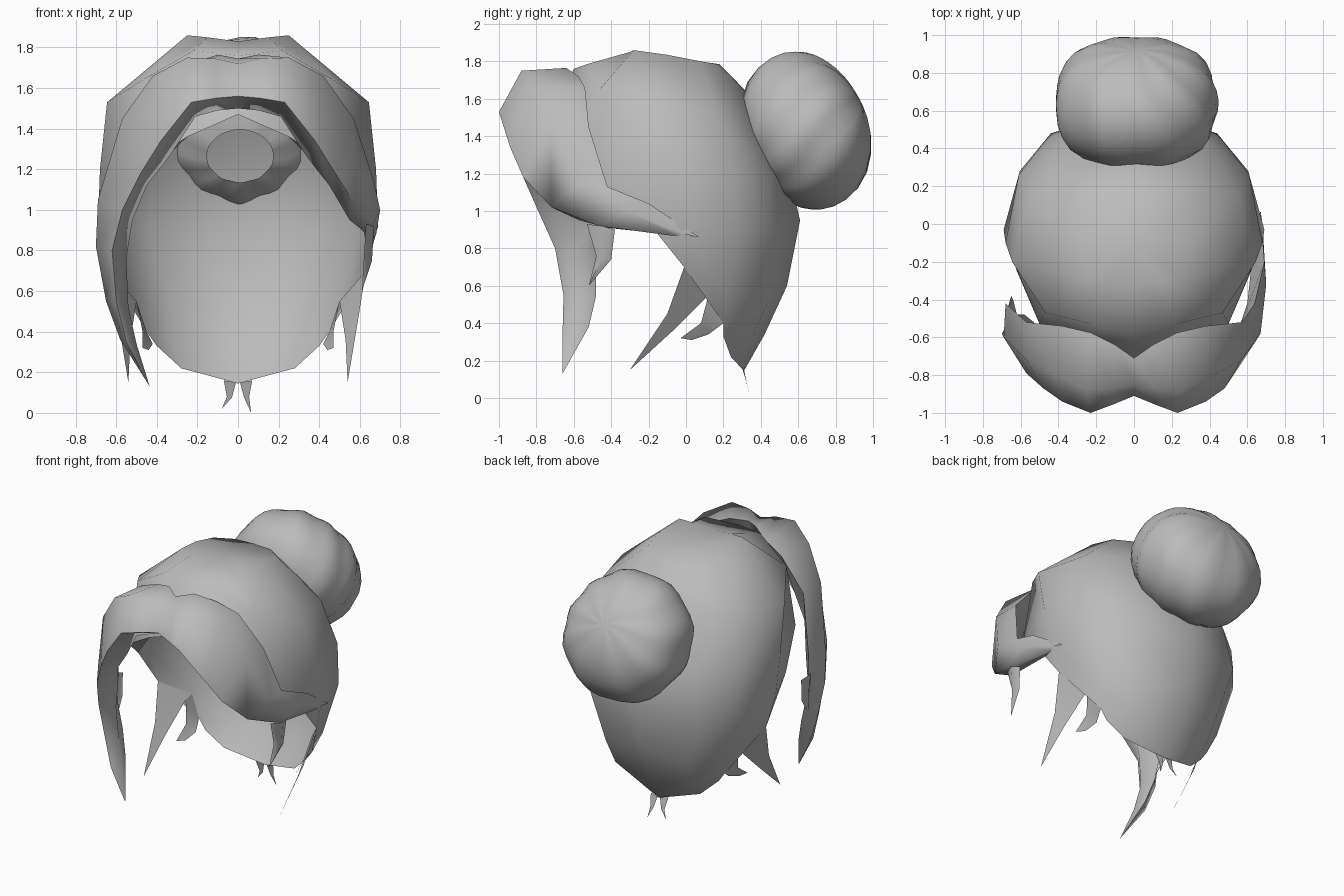
import bpy, bmesh, math
from mathutils import Vector

if "Cube" in bpy.data.objects:
    bpy.data.objects.remove(bpy.data.objects["Cube"])

grey = bpy.data.materials.new("hair_grey")
grey.diffuse_color = (0.5, 0.5, 0.5, 1)
grey.use_nodes = True
grey.node_tree.nodes["Principled BSDF"].inputs["Base Color"].default_value = grey.diffuse_color


def make(name, verts, faces, mirror=False, angle=60):
    """Mesh object with soft shading, optionally mirrored across x."""
    me = bpy.data.meshes.new(name)
    me.from_pydata(verts, [], faces)
    bm = bmesh.new()
    bm.from_mesh(me)
    if mirror:
        geom = bm.verts[:] + bm.edges[:] + bm.faces[:]
        bmesh.ops.mirror(bm, geom=geom, axis='X', merge_dist=0.001)
    bmesh.ops.remove_doubles(bm, verts=bm.verts, dist=0.0005)
    bmesh.ops.recalc_face_normals(bm, faces=bm.faces)
    # open sheets: turn them to face outward from the middle of the head
    mid = Vector((0, 0, 1))
    if sum(f.normal.dot(f.calc_center_median() - mid) * f.calc_area() for f in bm.faces) < 0:
        bmesh.ops.reverse_faces(bm, faces=bm.faces)
    bm.to_mesh(me)
    bm.free()
    ob = bpy.data.objects.new(name, me)
    bpy.context.collection.objects.link(ob)
    me.materials.append(grey)
    bpy.ops.object.select_all(action='DESELECT')
    bpy.context.view_layer.objects.active = ob
    ob.select_set(True)
    bpy.ops.object.shade_smooth_by_angle(angle=math.radians(angle))
    return ob


def loft(rows):
    """Verts and faces between rows of equal length; None leaves a gap."""
    verts, ids, faces = [], {}, []
    for r, row in enumerate(rows):
        for c, p in enumerate(row):
            if p:
                ids[r, c] = len(verts)
                verts.append(p)
    for r in range(len(rows) - 1):
        for c in range(len(rows[0]) - 1):
            f = [ids[k] for k in ((r, c), (r, c + 1), (r + 1, c + 1), (r + 1, c)) if k in ids]
            if len(f) > 2:
                faces.append(f)
    return verts, faces


# cap: half rows from crown to nape, each from front centre to back centre
N = None
cap = [
    [(0, -.1, 1.825)] * 7,
    [(0, -.32, 1.83), (.15, -.3, 1.85), (.25, -.28, 1.86), (.27, -.1, 1.835),
     (.25, .08, 1.8), (.14, .17, 1.785), (0, .18, 1.785)],
    [(0, -.6, 1.76), (.22, -.53, 1.785), (.47, -.47, 1.64), (.645, -.2, 1.53),
     (.55, .16, 1.53), (.33, .29, 1.55), (0, .36, 1.6)],
    [(0, -.73, 1.47), (.25, -.65, 1.36), (.5, -.53, 1.2), (.68, -.1, 1.2),
     (.61, .26, 1.2), (.38, .45, 1.2), (0, .55, 1.2)],
    [N, N, (.62, -.25, 1.0), (.69, -.03, .92), (.605, .28, .9), (.44, .48, .9), (0, .61, .95)],
    [N, N, N, (.63, -.01, .7), (.52, .22, .55), (.33, .44, .52), (0, .54, .6)],
    [N, N, N, N, (.45, .2, .4), (.31, .36, .34), (0, .42, .34)],
    [N, N, N, N, (.40, .2, .33), (.28, .24, .22), (0, .31, .145)],
]
make("cap", *loft(cap), mirror=True)

# ragged strands on both lower sides of the cap
make("side_strand",
     [(.63, -.01, .7), (.59, -.1, .45), (.54, -.3, .15), (.53, -.07, .36), (.5, .12, .55), (.52, .22, .55)],
     [(0, 1, 4, 5), (1, 3, 4), (1, 2, 3)], mirror=True)
make("small_side_strand",
     [(.5, .12, .55), (.47, .08, .4), (.47, -.03, .32), (.44, .03, .31), (.42, .12, .34), (.45, .2, .4),
      (.52, .22, .55)],
     [(0, 1, 5, 6), (1, 4, 5), (1, 2, 3, 4)], mirror=True)

# two wisps at the nape
for s, tip in ((-1, (-.08, .34, .02)), (1, (.065, .345, 0))):
    make("nape_wisp",
         [(s * .01, .31, .15), (s * .07, .3, .16), (s * .055, .325, .08), (s * .03, .325, .075), tip],
         [(0, 1, 2, 3), (3, 2, 4)])

# fringe: closed sections of back edge, top ridge, front ridge, inner edge
mid = [(0, -.71, 1.745), (0, -.85, 1.72), (0, -.91, 1.56), (0, -.78, 1.5)]
half = [
    [(.1, -.64, 1.765), (.11, -.87, 1.745), (.11, -.955, 1.55), (.1, -.81, 1.49)],
    [(.23, -.575, 1.72), (.25, -.88, 1.75), (.23, -1.0, 1.53), (.21, -.85, 1.46)],
    [(.38, -.54, 1.66), (.42, -.8, 1.66), (.38, -.94, 1.34), (.34, -.78, 1.26)],
    [(.57, -.52, 1.45), (.57, -.72, 1.45), (.48, -.87, 1.18), (.45, -.72, 1.12)],
]
right = [
    [(.64, -.42, 1.13), (.67, -.58, 1.14), (.58, -.72, 1.02), (.55, -.57, .95)],
    [(.69, -.2, 1.04), (.7, -.32, 1.0), (.66, -.47, .92), (.6, -.42, .91)],
    [(.67, .07, .86), (.68, .0, .875), (.67, -.05, .865), (.64, -.05, .87)],
]
left = [
    [(-.68, -.42, 1.08), (-.69, -.6, 1.05), (-.57, -.79, 1.0), (-.52, -.62, .95)],
    [(-.64, -.48, .82), (-.7, -.58, .82), (-.62, -.7, .8), (-.55, -.6, .76)],
    [(-.58, -.48, .55), (-.65, -.56, .55), (-.6, -.655, .55), (-.54, -.58, .52)],
    [(-.53, -.52, .38), (-.58, -.58, .36), (-.55, -.66, .35), (-.5, -.6, .34)],
    [(-.435, -.66, .13)] * 4,
]
flip = [[(-x, y, z) for x, y, z in row] for row in half]
sections = left[::-1] + flip[::-1] + [mid] + half + right
make("fringe", *loft([s + s[:1] for s in sections]), angle=75)

# small locks hanging below the ends of the fringe
make("small_lock",
     *loft([[(.63, -.53, .93), (.67, -.45, .92), (.65, -.38, .9)],
            [(.62, -.48, .76), (.66, -.45, .75), (.64, -.4, .74)],
            [(.61, -.52, .6)] * 3]), mirror=True)

# bun: rings from the round opening in front to the gathered point behind
rings, seg = 16, 36
rows = []
for i in range(rings + 1):
    u = .42 + (math.pi - .42) * i / rings
    tilt = -.53 * math.cos(u) if u < math.pi / 2 else -.5 * math.cos(u)
    row = []
    for j in range(seg + 1):
        a = 2 * math.pi * (j % seg) / seg
        d = Vector((math.sin(u) * math.cos(a), -math.cos(u), math.sin(u) * math.sin(a) + tilt)).normalized()
        # slightly boxy, with lumpy gathers running to the back point
        r = 1.0 + .06 * (d.x * d.y) ** 2 * 4
        r += .02 * math.sin(u) * math.cos(9 * a + 2 * math.sin(2 * u))
        row.append((.01 + .43 * r * d.x, .64 + .345 * r * d.y - .07 * d.z, 1.43 + .42 * r * d.z))
    rows.append(row)
make("bun", *loft(rows))
